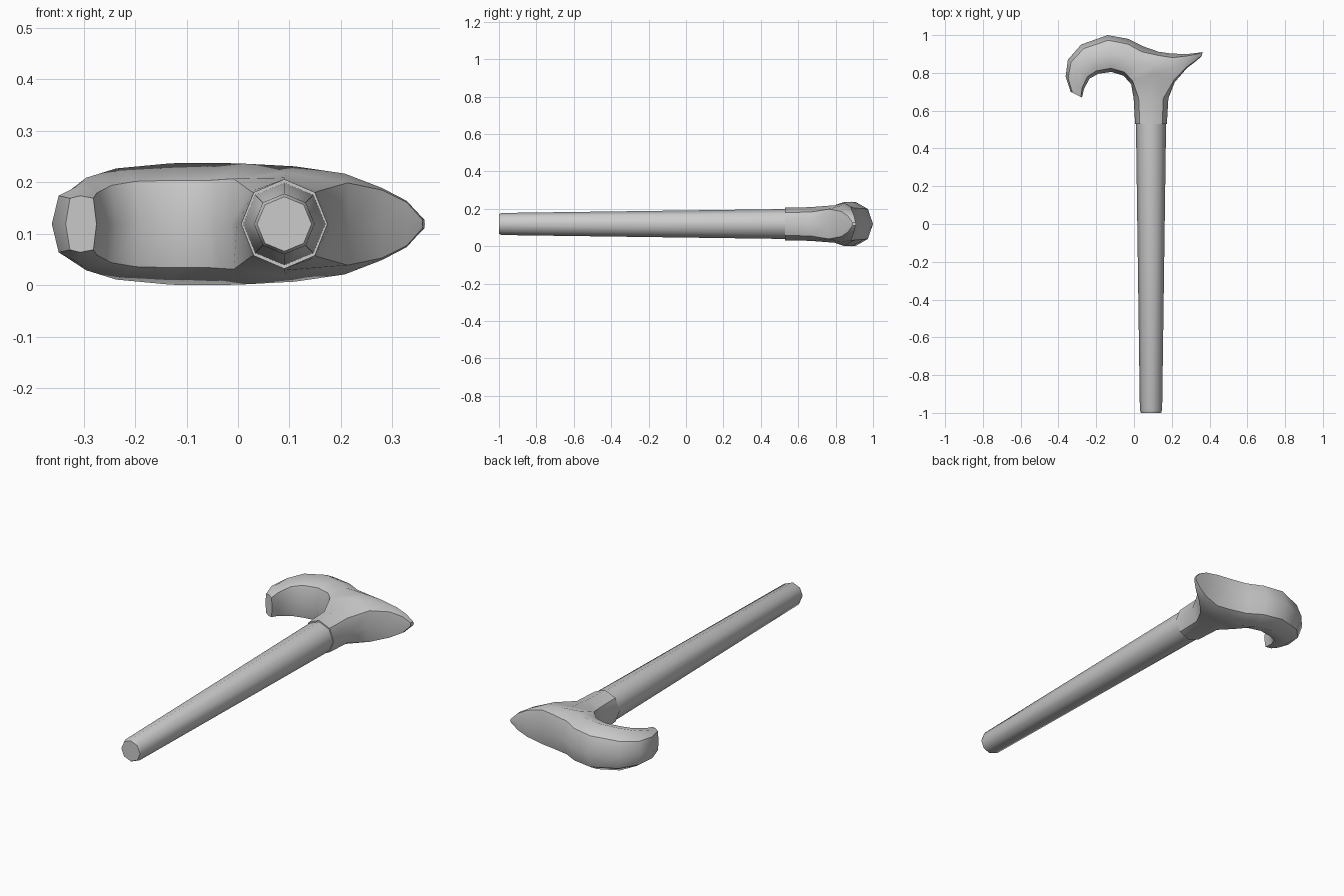
import bpy, bmesh
from math import cos, sin, pi

cube = bpy.data.objects.get("Cube")
if cube:
    bpy.data.objects.remove(cube, do_unlink=True)

MID_Z = 0.119      # height of the symmetry plane
AXIS_X = 0.09      # shaft axis

grey = bpy.data.materials.new("plain_grey")
grey.use_nodes = True
grey.diffuse_color = (0.6, 0.6, 0.6, 1)
grey.node_tree.nodes["Principled BSDF"].inputs["Base Color"].default_value = (0.6, 0.6, 0.6, 1)


def octagon(bm, y, rx, rz, x=AXIS_X):
    """Eight-sided ring around the shaft axis, starting at -x and going over the top."""
    return [bm.verts.new((x + rx * cos(pi - i * pi / 4), y, MID_Z + rz * sin(pi - i * pi / 4)))
            for i in range(8)]


def bridge(bm, a, b, skip=()):
    for i in range(8):
        if i not in skip:
            j = (i + 1) % 8
            bm.faces.new((a[i], a[j], b[j], b[i]))


def mark_sharp(bm, a, b):
    edge = bm.edges.get((a, b))
    if edge:
        edge.smooth = False


def cap(bm, ring):
    bm.faces.new(ring)
    for i in range(8):
        mark_sharp(bm, ring[i], ring[(i + 1) % 8])


def finish(bm, name):
    loose = [v for v in bm.verts if not v.link_faces]
    bmesh.ops.delete(bm, geom=loose, context='VERTS')
    bmesh.ops.recalc_face_normals(bm, faces=bm.faces)
    for f in bm.faces:
        f.smooth = True
    mesh = bpy.data.meshes.new(name)
    bm.to_mesh(mesh)
    bm.free()
    mesh.materials.append(grey)
    obj = bpy.data.objects.new(name, mesh)
    bpy.context.collection.objects.link(obj)
    return obj


# Tapered eight-sided shaft with a chamfered foot
bm = bmesh.new()
rings = [octagon(bm, y, r, r) for y, r in ((-1, 0.053), (-0.985, 0.059), (0.54, 0.08))]
for a, b in zip(rings, rings[1:]):
    bridge(bm, a, b)
cap(bm, rings[0])
cap(bm, rings[-1])
finish(bm, "shaft")

# Handle: cross-sections from the hook end to the pointed tip
# inner x, inner y, outer x, outer y, half-heights at inner edge, middle, outer edge
sections = [
    (-0.275, 0.67, -0.335, 0.70, 0.05, 0.055, 0.05),
    (-0.265, 0.715, -0.362, 0.78, 0.06, 0.072, 0.055),
    (-0.235, 0.77, -0.35, 0.87, 0.075, 0.09, 0.06),
    (-0.19, 0.795, -0.28, 0.95, 0.083, 0.108, 0.07),
    (-0.12, 0.805, -0.14, 1.0, 0.085, 0.118, 0.08),
    (-0.055, 0.785, -0.03, 0.98, 0.085, 0.119, 0.082),
    (-0.015, 0.74, 0.05, 0.94, 0.088, 0.117, 0.085),
    (0.09, 0.78, 0.13, 0.912, 0.1, 0.112, 0.087),
    (0.215, 0.75, 0.2, 0.902, 0.08, 0.098, 0.088),
    (0.28, 0.825, 0.28, 0.9, 0.066, 0.07, 0.068),
    (0.328, 0.862, 0.328, 0.905, 0.042, 0.045, 0.042),
    (0.358, 0.888, 0.363, 0.91, 0.008, 0.009, 0.008),
]
bm = bmesh.new()
rings = []
for ix, iy, ox, oy, hi, hm, ho in sections:
    profile = [(0, 0), (0.1, hi), (0.52, hm), (0.86, ho), (1, 0),
               (0.86, -ho), (0.52, -hm), (0.1, -hi)]
    rings.append([bm.verts.new((ix + (ox - ix) * t, iy + (oy - iy) * t, MID_Z + h))
                  for t, h in profile])

NECK = (6, 7)      # spans left open on the inner side for the neck
for k, (a, b) in enumerate(zip(rings, rings[1:])):
    bridge(bm, a, b, skip=(0, 7) if k in NECK else ())
    for i in (1, 3, 5, 7):
        if not (k in NECK and i in (1, 7)):
            mark_sharp(bm, a[i], b[i])
cap(bm, rings[0])
cap(bm, rings[-1])

# Neck flowing from the opening down to the collar
left, mid, right = rings[6:9]
neck = [[left[0], left[1], mid[1], right[1], right[0], right[7], mid[7], left[7]],
        octagon(bm, 0.665, 0.092, 0.09),
        octagon(bm, 0.53, 0.084, 0.087)]
for a, b in zip(neck, neck[1:]):
    bridge(bm, a, b)
    for i in (1, 3, 5, 7):
        mark_sharp(bm, a[i], b[i])
cap(bm, neck[-1])
finish(bm, "handle")
